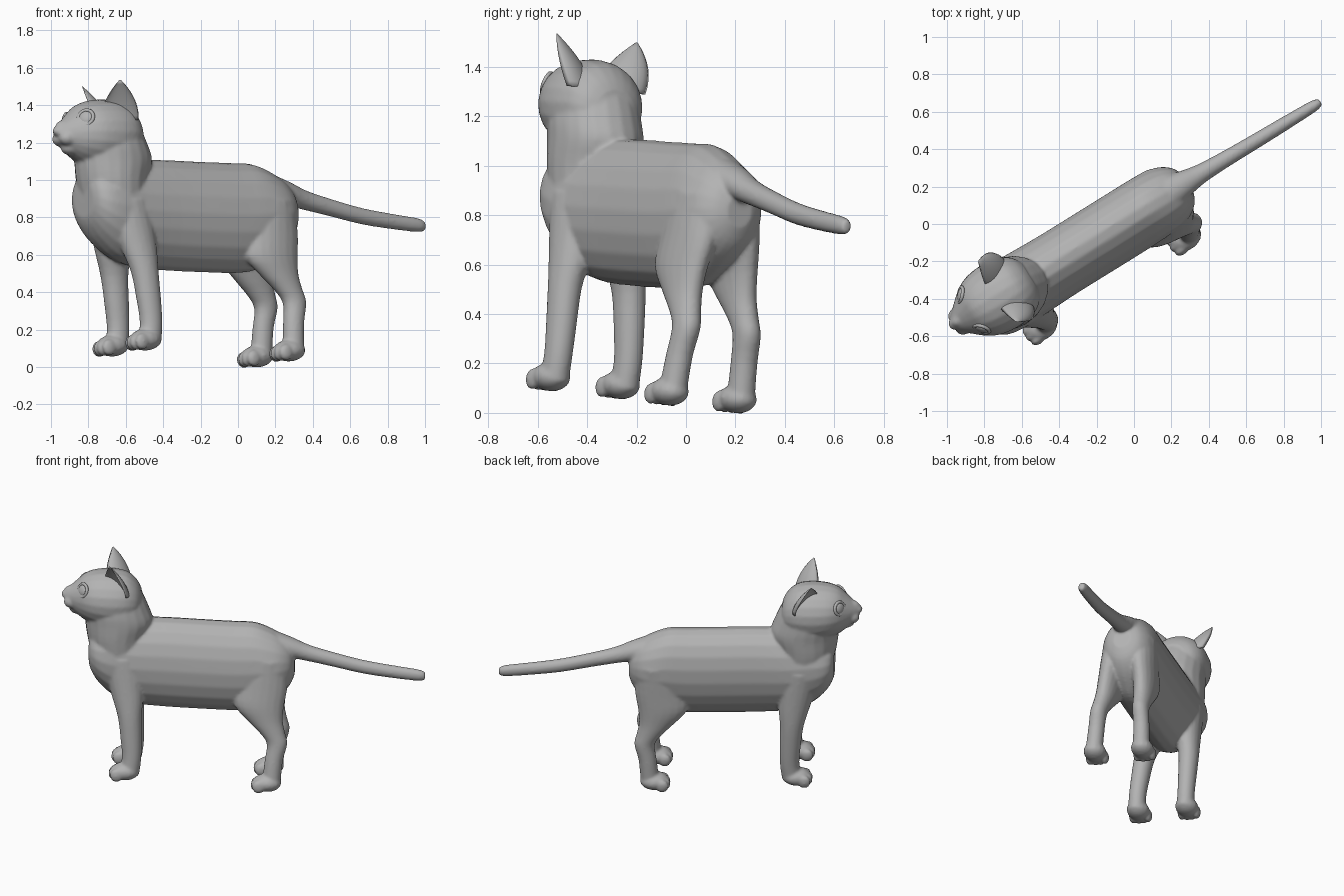
import bpy, bmesh
from math import sin, cos, pi, radians
from mathutils import Matrix, Vector

cube = bpy.data.objects.get("Cube")
if cube:
    bpy.data.objects.remove(cube)

# One fur colour
fur = bpy.data.materials.new("grey_fur")
fur.use_nodes = True
GREY = (0.45, 0.45, 0.45, 1)
fur.diffuse_color = GREY
fur.node_tree.nodes["Principled BSDF"].inputs["Base Color"].default_value = GREY

# The animal is modelled along x (nose at -x), then turned and leaned slightly
PLACE = (Matrix.Rotation(radians(32), 4, 'Z') @ Matrix.Translation((0, -0.047, 0))
         @ Matrix.Rotation(radians(-5.5), 4, 'X'))
HEAD_Y = -0.018
HEAD_PLACE = PLACE @ Matrix.Translation((0, HEAD_Y, 0))


def finish(name, bm, place=PLACE):
    """Turn a bmesh into a placed, smooth object."""
    bmesh.ops.recalc_face_normals(bm, faces=bm.faces)
    mesh = bpy.data.meshes.new(name)
    bm.to_mesh(mesh)
    bm.free()
    mesh.materials.append(fur)
    for poly in mesh.polygons:
        poly.use_smooth = True
    obj = bpy.data.objects.new(name, mesh)
    bpy.context.collection.objects.link(obj)
    obj.matrix_world = place
    return obj


def skin(bm, rings):
    """Bridge rings of points into a closed tube."""
    loops = [[bm.verts.new(p) for p in ring] for ring in rings]
    n = len(loops[0])
    for a, b in zip(loops, loops[1:]):
        for i in range(n):
            j = (i + 1) % n
            bm.faces.new((a[i], a[j], b[j], b[i]))
    bm.faces.new(loops[0])
    bm.faces.new(loops[-1])


def refine(rows, steps=3):
    """Smooth interpolation through the given cross-sections."""
    rows = [Vector(r) for r in rows]
    out = []
    for i in range(len(rows) - 1):
        p0, p1 = rows[max(i - 1, 0)], rows[i]
        p2, p3 = rows[i + 1], rows[min(i + 2, len(rows) - 1)]
        for k in range(steps):
            t = k / steps
            out.append(p1 + 0.5 * t * (p2 - p0 + t * (2 * p0 - 5 * p1 + 4 * p2 - p3
                       + t * (3 * p1 - 3 * p2 + p3 - p0))))
    return out + [rows[-1]]


ANGLES = [2 * pi * i / 20 for i in range(20)]


def loft_along(bm, rows, y=0):
    """Rows: x, z, half width, half height."""
    skin(bm, [[(x, y + w * cos(a), z + h * sin(a)) for a in ANGLES]
              for x, z, w, h in refine(rows)])


def loft_up(bm, rows, side=1):
    """Rows: z, x, y, half length, half width."""
    skin(bm, [[(x + l * cos(a), side * y + w * sin(a), z) for a in ANGLES]
              for z, x, y, l, w in refine(rows)])


def blob(bm, centre, size, turn=Matrix()):
    bmesh.ops.create_uvsphere(bm, u_segments=16, v_segments=10, radius=1,
                              matrix=Matrix.Translation(centre) @ turn @ Matrix.Diagonal((*size, 1)))


def paw(bm, x, y, ground):
    """A rounded foot with four toes."""
    blob(bm, (x + 0.008, y, ground + 0.058), (0.092, 0.075, 0.058))
    for k in (-1.5, -0.5, 0.5, 1.5):
        front = x - 0.062 + 0.012 * abs(k)
        blob(bm, (front, y + 0.035 * k, ground + 0.045), (0.042, 0.024, 0.044))


body = bmesh.new()

# Torso
loft_along(body, [
    (-0.95, 0.90, 0.10, 0.10), (-0.93, 0.895, 0.15, 0.15), (-0.88, 0.875, 0.183, 0.205),
    (-0.79, 0.85, 0.195, 0.26), (-0.66, 0.825, 0.19, 0.287), (-0.45, 0.815, 0.184, 0.297),
    (-0.2, 0.805, 0.184, 0.297), (-0.02, 0.80, 0.184, 0.296), (0.10, 0.805, 0.183, 0.287),
    (0.19, 0.81, 0.178, 0.25), (0.27, 0.815, 0.158, 0.20), (0.33, 0.82, 0.115, 0.14),
    (0.36, 0.82, 0.06, 0.07)])

# Neck
loft_up(body, [
    (0.88, -0.765, -0.005, 0.175, 0.18), (1.0, -0.77, -0.01, 0.195, 0.188),
    (1.10, -0.76, -0.016, 0.217, 0.188), (1.18, -0.772, HEAD_Y, 0.205, 0.186),
    (1.28, -0.78, HEAD_Y, 0.168, 0.168), (1.35, -0.785, HEAD_Y, 0.13, 0.13)])

# Head with muzzle, nose and chin
loft_along(body, [
    (-1.105, 1.25, 0.035, 0.045), (-1.07, 1.25, 0.070, 0.072), (-1.02, 1.25, 0.116, 0.117),
    (-0.97, 1.253, 0.155, 0.154), (-0.90, 1.25, 0.184, 0.179), (-0.80, 1.245, 0.193, 0.190),
    (-0.71, 1.245, 0.178, 0.172), (-0.65, 1.235, 0.14, 0.13), (-0.62, 1.23, 0.09, 0.08)], HEAD_Y)
blob(body, (-1.02, HEAD_Y, 1.175), (0.060, 0.055, 0.04))
blob(body, (-1.04, HEAD_Y, 1.285), (0.075, 0.038, 0.045))
blob(body, (-1.105, HEAD_Y, 1.265), (0.024, 0.032, 0.024))
for side in (-1, 1):
    blob(body, (-1.06, HEAD_Y + side * 0.034, 1.225), (0.052, 0.045, 0.042))

# Tail
loft_along(body, [
    (0.22, 0.96, 0.10, 0.08), (0.34, 0.93, 0.072, 0.066), (0.45, 0.895, 0.052, 0.053),
    (0.60, 0.857, 0.044, 0.047), (0.80, 0.81, 0.040, 0.044), (1.0, 0.78, 0.036, 0.041),
    (1.15, 0.762, 0.031, 0.037), (1.192, 0.757, 0.018, 0.025)])

# Legs and paws
FRONT_LEG = [
    (0.88, -0.74, 0.105, 0.13, 0.09), (0.64, -0.70, 0.13, 0.103, 0.08),
    (0.50, -0.683, 0.153, 0.077, 0.066), (0.35, -0.672, 0.162, 0.068, 0.06),
    (0.22, -0.668, 0.167, 0.062, 0.056), (0.11, -0.685, 0.167, 0.066, 0.058)]
HIND_LEG = [
    (0.88, 0.17, 0.075, 0.15, 0.10), (0.70, 0.15, 0.10, 0.17, 0.088),
    (0.58, 0.14, 0.12, 0.16, 0.077), (0.48, 0.18, 0.13, 0.113, 0.066),
    (0.40, 0.227, 0.138, 0.081, 0.058), (0.33, 0.257, 0.145, 0.066, 0.054),
    (0.22, 0.238, 0.155, 0.058, 0.053), (0.07, 0.222, 0.163, 0.06, 0.056)]
for side in (-1, 1):
    loft_up(body, FRONT_LEG, side)
    loft_up(body, HIND_LEG, side)
    paw(body, -0.718, side * 0.167, 0.072)
    paw(body, 0.188, side * 0.163, 0.014)

# Fuse everything into one skin
cat = finish("body", body)
remesh = cat.modifiers.new("fuse", 'REMESH')
remesh.mode = 'VOXEL'
remesh.voxel_size = 0.009
remesh.use_smooth_shade = True
relax = cat.modifiers.new("relax", 'SMOOTH')
relax.factor = 0.5
relax.iterations = 7

# Ears: hollow rounded cones opening forward and outward
TWIST = radians(38)
for side, label in ((-1, "left"), (1, "right")):
    bm = bmesh.new()
    base, tip = Vector((-0.775, 0.103, 1.31)), Vector((-0.812, 0.192, 1.522))
    rings = []
    for k in range(11):
        f = k / 10
        c = base.lerp(tip, f)
        size = 1.04 - f ** 2.1
        ring = []
        for a in ANGLES:
            wide = 0.104 * size * cos(a)
            deep = 0.07 * size * sin(a) * (1 if sin(a) > 0 else -0.45)
            ring.append((c.x + wide * sin(TWIST) + deep * cos(TWIST),
                         side * (c.y + wide * cos(TWIST) - deep * sin(TWIST)), c.z))
        rings.append(ring)
    skin(bm, rings)
    finish("ear_" + label, bm, HEAD_PLACE)

# Eyes with low lids
for side, label in ((-1, "left"), (1, "right")):
    facing = Vector((-0.72, side * 0.62, 0.3)).to_track_quat('Z', 'Y').to_matrix().to_4x4()
    spot = Vector((-0.988, side * 0.108, 1.328))
    bm = bmesh.new()
    blob(bm, spot, (0.038, 0.036, 0.015), facing)
    finish("eye_" + label, bm, HEAD_PLACE)
    bpy.ops.mesh.primitive_torus_add(major_segments=20, minor_segments=8,
                                     major_radius=0.042, minor_radius=0.01)
    lid = bpy.context.object
    lid.name = "eyelid_" + label
    lid.data.materials.append(fur)
    lid.data.polygons.foreach_set("use_smooth", [True] * len(lid.data.polygons))
    lid.matrix_world = HEAD_PLACE @ Matrix.Translation(spot) @ facing
